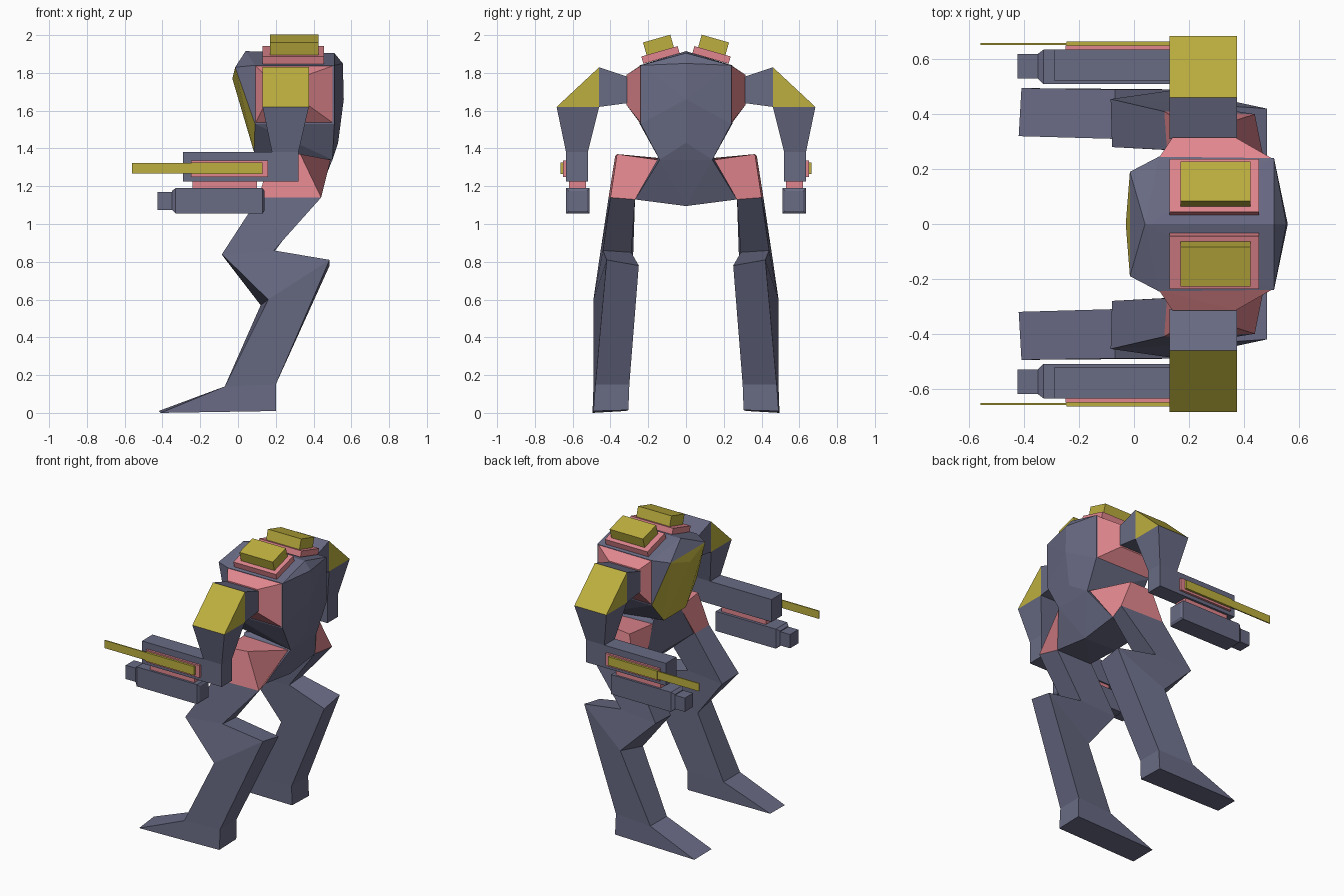
import bpy, bmesh, math
from mathutils import Matrix, Vector

if "Cube" in bpy.data.objects:
    bpy.data.objects.remove(bpy.data.objects["Cube"])


def material(name, rgb):
    m = bpy.data.materials.new(name)
    m.diffuse_color = (*rgb, 1)
    m.use_nodes = True
    m.node_tree.nodes["Principled BSDF"].inputs["Base Color"].default_value = m.diffuse_color
    return m


GREY = material("slate_armour", (0.14, 0.145, 0.23))
PINK = material("pink_joint", (0.75, 0.24, 0.27))
GOLD = material("yellow_panel", (0.51, 0.43, 0.05))


def finish(name, bm, mat, mirror):
    bmesh.ops.recalc_face_normals(bm, faces=bm.faces)
    me = bpy.data.meshes.new(name)
    bm.to_mesh(me)
    bm.free()
    me.materials.append(mat)
    ob = bpy.data.objects.new(name, me)
    bpy.context.collection.objects.link(ob)
    if mirror:
        mod = ob.modifiers.new("Mirror", 'MIRROR')
        mod.use_axis = (False, True, False)
        mod.use_mirror_merge = False
    return ob


def hull(name, pts, mat, mirror=True):
    """Faceted solid around a few corner points."""
    bm = bmesh.new()
    vs = [bm.verts.new(p) for p in pts]
    bmesh.ops.convex_hull(bm, input=vs)
    bmesh.ops.delete(bm, geom=[v for v in bm.verts if not v.link_faces], context='VERTS')
    bmesh.ops.dissolve_limit(bm, angle_limit=math.radians(1), verts=bm.verts, edges=bm.edges)
    return finish(name, bm, mat, mirror)


def loft(name, rings, mat):
    """Bridge rings of four points, capped at both ends."""
    bm = bmesh.new()
    rs = [[bm.verts.new(p) for p in r] for r in rings]
    for a, b in zip(rs, rs[1:]):
        for i in range(4):
            j = (i + 1) % 4
            bm.faces.new((a[i], a[j], b[j], b[i]))
    bm.faces.new(rs[0])
    bm.faces.new(rs[-1])
    return finish(name, bm, mat, True)


def box(name, x, y, z, mat, tilt=0):
    bm = bmesh.new()
    c = Vector((sum(x) / 2, sum(y) / 2, sum(z) / 2))
    size = (x[1] - x[0], y[1] - y[0], z[1] - z[0], 1)
    bmesh.ops.create_cube(bm, size=1, matrix=Matrix.Translation(c)
                          @ Matrix.Rotation(math.radians(tilt), 4, 'X') @ Matrix.Diagonal(size))
    return finish(name, bm, mat, True)


def flat(x, y, z):
    return [(x[0], y[0], z), (x[1], y[0], z), (x[1], y[1], z), (x[0], y[1], z)]


def upright(x, y, z):
    return [(x, y[0], z[0]), (x, y[1], z[0]), (x, y[1], z[1]), (x, y[0], z[1])]


def both(*pts):
    return [(x, s * y, z) for x, y, z in pts for s in (1, -1)]


# Torso with the canopy painted on its front faces
torso = hull("torso", both((-.015, .19, 1.83), (.09, .245, 1.84), (.09, .245, 1.53),
                           (.51, .24, 1.84), (.51, .24, 1.53), (.50, .14, 1.34), (.085, .12, 1.38))
             + [(-.03, 0, 1.77), (.04, 0, 1.915), (.51, 0, 1.905), (.555, 0, 1.85),
                (.56, 0, 1.66), (.53, 0, 1.43)], GREY, False)
torso.data.materials.append(GOLD)
for p in torso.data.polygons:
    if p.normal.x < -.85:
        p.material_index = 1

# Pelvis and the pink side blocks
hull("pelvis", both((.50, .14, 1.34), (.15, .14, 1.37), (.40, .27, 1.13), (.13, .27, 1.13))
     + [(.53, 0, 1.43), (.40, 0, 1.095), (.15, 0, 1.10)], GREY, False)
hull("shoulder_mount", [(.09, .24, 1.84), (.51, .235, 1.84), (.51, .235, 1.53), (.09, .24, 1.53),
                        (.14, .315, 1.79), (.37, .315, 1.79), (.37, .315, 1.63), (.14, .315, 1.63)], PINK)

# Roof launchers
box("launcher_base", (.13, .455), (.035, .235), (1.875, 1.915), PINK, -16)
box("launcher", (.17, .425), (.07, .22), (1.907, 1.983), GOLD, -16)

# Hip, then leg lofted down from hip to sole
hip_bottom = [(.12, .27, 1.13), (.40, .27, 1.13), (.44, .40, 1.14), (.11, .41, 1.14)]
loft("hip", [[(.15, .15, 1.35), (.49, .15, 1.34), (.33, .365, 1.37), (.17, .375, 1.36)],
             hip_bottom], PINK)
loft("leg", [hip_bottom,
             [(-.08, .28, .83), (.19, .29, .85), (.19, .44, .86), (-.085, .455, .84)],
             [(.12, .30, .57), (.485, .25, .78), (.485, .42, .81), (.16, .49, .60)],
             [(-.07, .31, .14), (.20, .30, .15), (.20, .48, .15), (-.07, .49, .14)],
             [(-.42, .32, .01), (.20, .305, .015), (.20, .49, .01), (-.41, .495, 0)]], GREY)

# Arm
X = (.13, .375)
hull("shoulder", [(x, y, z) for x in X for y, z in
                  ((.31, 1.78), (.46, 1.83), (.46, 1.62), (.31, 1.64))], GREY)
hull("shoulder_plate", [(x, y, z) for x in X for y, z in
                        ((.46, 1.83), (.685, 1.62), (.46, 1.62))], GOLD)
loft("upper_arm", [flat(X, (.46, .685), 1.62), flat((.18, .32), (.52, .635), 1.38),
                   flat((.18, .32), (.52, .635), 1.225)], GREY)
box("forearm", (-.29, .32), (.52, .635), (1.225, 1.38), GREY)

# Side blade on its mount
box("blade_mount", (-.25, .16), (.63, .65), (1.25, 1.335), PINK)
box("blade_root", (-.245, .13), (.64, .665), (1.265, 1.325), GOLD)
box("blade", (-.56, -.23), (.652, .66), (1.268, 1.322), GOLD)

# Gun slung under the forearm
box("gun_bracket", (-.24, .10), (.53, .62), (1.18, 1.23), PINK)
loft("gun_body", [upright(-.35, (.53, .62), (1.075, 1.175)), upright(-.33, (.51, .635), (1.055, 1.19)),
                  upright(.13, (.51, .635), (1.055, 1.19)), upright(.14, (.525, .62), (1.07, 1.175))], GREY)
box("gun_barrel", (-.425, -.34), (.53, .62), (1.075, 1.17), GREY)
